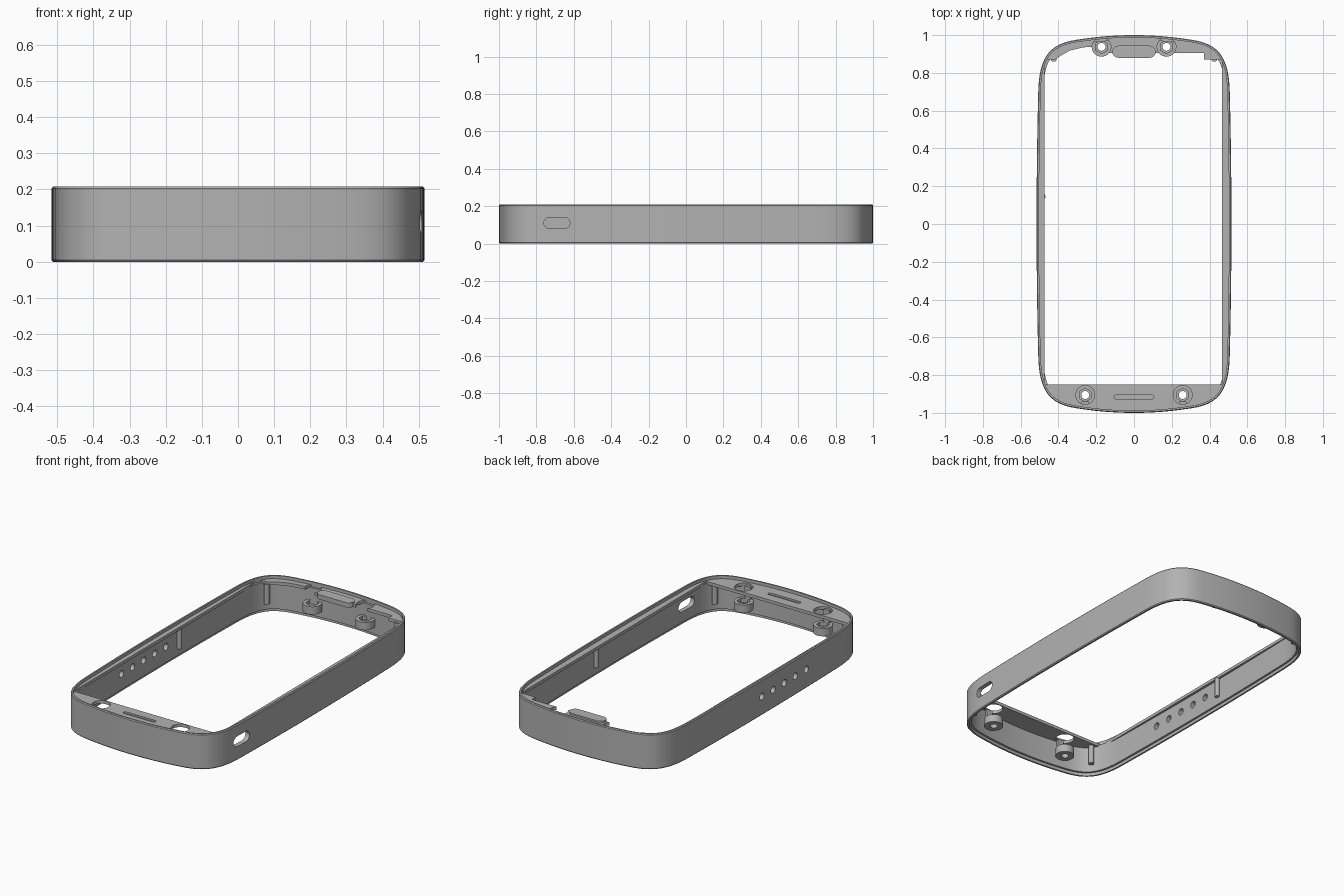
import bpy, bmesh, math
from mathutils import Vector, Matrix
from mathutils.geometry import interpolate_bezier

cube = bpy.data.objects.get("Cube")
if cube:
    bpy.data.objects.remove(cube, do_unlink=True)

GREY = (0.45, 0.45, 0.45, 1)
mat = bpy.data.materials.new("mid grey")
mat.use_nodes = True
mat.diffuse_color = GREY
mat.node_tree.nodes["Principled BSDF"].inputs["Base Color"].default_value = GREY


def add(name, bm):
    bmesh.ops.recalc_face_normals(bm, faces=bm.faces[:])
    me = bpy.data.meshes.new(name)
    bm.to_mesh(me)
    bm.free()
    me.materials.append(mat)
    ob = bpy.data.objects.new(name, me)
    bpy.context.collection.objects.link(ob)
    return ob


def prism(name, pts, z0, z1):
    bm = bmesh.new()
    low = [bm.verts.new((p[0], p[1], z0)) for p in pts]
    high = [bm.verts.new((p[0], p[1], z1)) for p in pts]
    bm.faces.new(low)
    bm.faces.new(high)
    for i in range(len(pts)):
        j = (i + 1) % len(pts)
        bm.faces.new((low[i], low[j], high[j], high[i]))
    return add(name, bm)


def circle(x, y, r, n=32):
    return [(x + r * math.sin(math.tau * i / n), y + r * math.cos(math.tau * i / n))
            for i in range(n)]


def box(x, y, hx, hy):
    return [(x - hx, y - hy), (x + hx, y - hy), (x + hx, y + hy), (x - hx, y + hy)]


def capsule(x, y, hx, r, n=8):
    pts = []
    for side in (1, -1):
        for i in range(n + 1):
            a = math.pi * i / n - math.pi / 2
            pts.append((x + side * (hx - r + r * math.cos(a)), y + side * r * math.sin(a)))
    return pts


def cut(ob, cutters):
    for c in cutters:
        c.hide_render = True
        m = ob.modifiers.new("cut", 'BOOLEAN')
        m.operation, m.solver, m.object = 'DIFFERENCE', 'EXACT', c
    bpy.context.view_layer.update()
    dg = bpy.context.evaluated_depsgraph_get()
    me = bpy.data.meshes.new_from_object(ob.evaluated_get(dg))
    ob.modifiers.clear()
    ob.data = me
    for c in cutters:
        bpy.data.objects.remove(c, do_unlink=True)


def sideways(ob, y, z):
    # turn an upright cutter so that it points along x
    ob.data.transform(Matrix.Translation((0, y, z)) @ Matrix.Rotation(math.pi / 2, 4, 'Z')
                      @ Matrix.Rotation(math.pi / 2, 4, 'X'))
    return ob


# Rounded, slightly bowed outline: one quarter mirrored into a loop
curves = [((.516, 0), (.516, .3), (.512, .5), (.507, .7), 5),
          ((.507, .7), (.503, .905), (.43, .957), (.3, .976), 15),
          ((.3, .976), (.2, .992), (.1, 1), (0, 1), 7)]
quarter = []
for a, b, c, d, n in curves:
    quarter += [Vector(p[:2]) for p in interpolate_bezier(
        *[Vector((*q, 0)) for q in (a, b, c, d)], n)][:-1]
quarter.append(Vector((0, 1)))
half = quarter + [Vector((-p.x, p.y)) for p in quarter[-2::-1]]
outline = half + [Vector((p.x, -p.y)) for p in half[-2:0:-1]]


def inset(d):
    out = []
    for i, p in enumerate(outline):
        t = (outline[(i + 1) % len(outline)] - outline[i - 1]).normalized()
        out.append(p + Vector((-t.y, t.x)) * d)
    return out


# Outer wall: stepped section swept round the outline
section = [(.004, 0), (.014, 0), (.014, .018), (.026, .018), (.026, .18),
           (.013, .18), (.013, .208), (.004, .208), (0, .203), (0, .005)]
bm = bmesh.new()
rings = [[bm.verts.new((p.x, p.y, z)) for p in inset(d)] for d, z in section]
for k, ring in enumerate(rings):
    nxt = rings[(k + 1) % len(rings)]
    for i in range(len(ring)):
        j = (i + 1) % len(ring)
        bm.faces.new((ring[i], ring[j], nxt[j], nxt[i]))
wall = add("outer_wall", bm)

# Side slot on the left, row of round holes on the right
cutters = [sideways(prism("slot_cutter", capsule(0, 0, .07, .03), .4, .6), -.69, .11)]
for i in range(5):
    cutters.append(sideways(prism("hole_cutter", circle(0, 0, .02, 20), -.6, -.4),
                            .03 - .104 * i, .11))
cut(wall, cutters)

# Ledge and end plates: inset outline with the screen opening removed
ledge = prism("ledge_and_end_plates", inset(.01), .172, .19)
opening = [(-.475, -.85), (.465, -.85), (.465, .87), (.37, .87), (.37, .905), (.2, .905),
           (-.2, .905), (-.2, .94), (-.27, .935), (-.34, .918), (-.39, .89), (-.42, .87),
           (-.475, .87)]
bosses = [(s * x, y) for x, y in ((.172, .938), (.258, -.905)) for s in (1, -1)]
cutters = [prism("opening_cutter", opening, .1, .3),
           prism("groove_cutter", capsule(0, -.915, .105, .011), .18, .3)]
cutters += [prism("boss_cutter", circle(x, y, .05), .1, .3) for x, y in bosses]
cut(ledge, cutters)

# Raised pad at the back end
prism("raised_pad", capsule(0, .912, .115, .032), .172, .2)

# Screw bosses with hex pockets, each hung from a post
for x, y in bosses:
    out = 1 if y > 0 else -1
    boss = prism("screw_boss", circle(x, y, .052), .062, .108)
    cut(boss, [prism("hex_cutter", circle(x, y, .036, 6), .085, .2),
               prism("bore_cutter", circle(x, y, .021), 0, .2)])
    prism("boss_post", box(x, y + out * .042, .02, .008), .1, .18)

# Small pegs along the inner wall and in the corners
for s in (1, -1):
    prism("side_peg", circle(s * .482, .145, .014, 16), .06, .178)
    for t in (1, -1):
        prism("corner_peg", circle(s * .425, t * .875, .016, 16), .06, .178)

# Smooth curved surfaces, keep edges sharp
for ob in bpy.context.scene.objects:
    ob.select_set(ob.type == 'MESH')
bpy.context.view_layer.objects.active = wall
bpy.ops.object.shade_smooth_by_angle(angle=math.radians(30))
